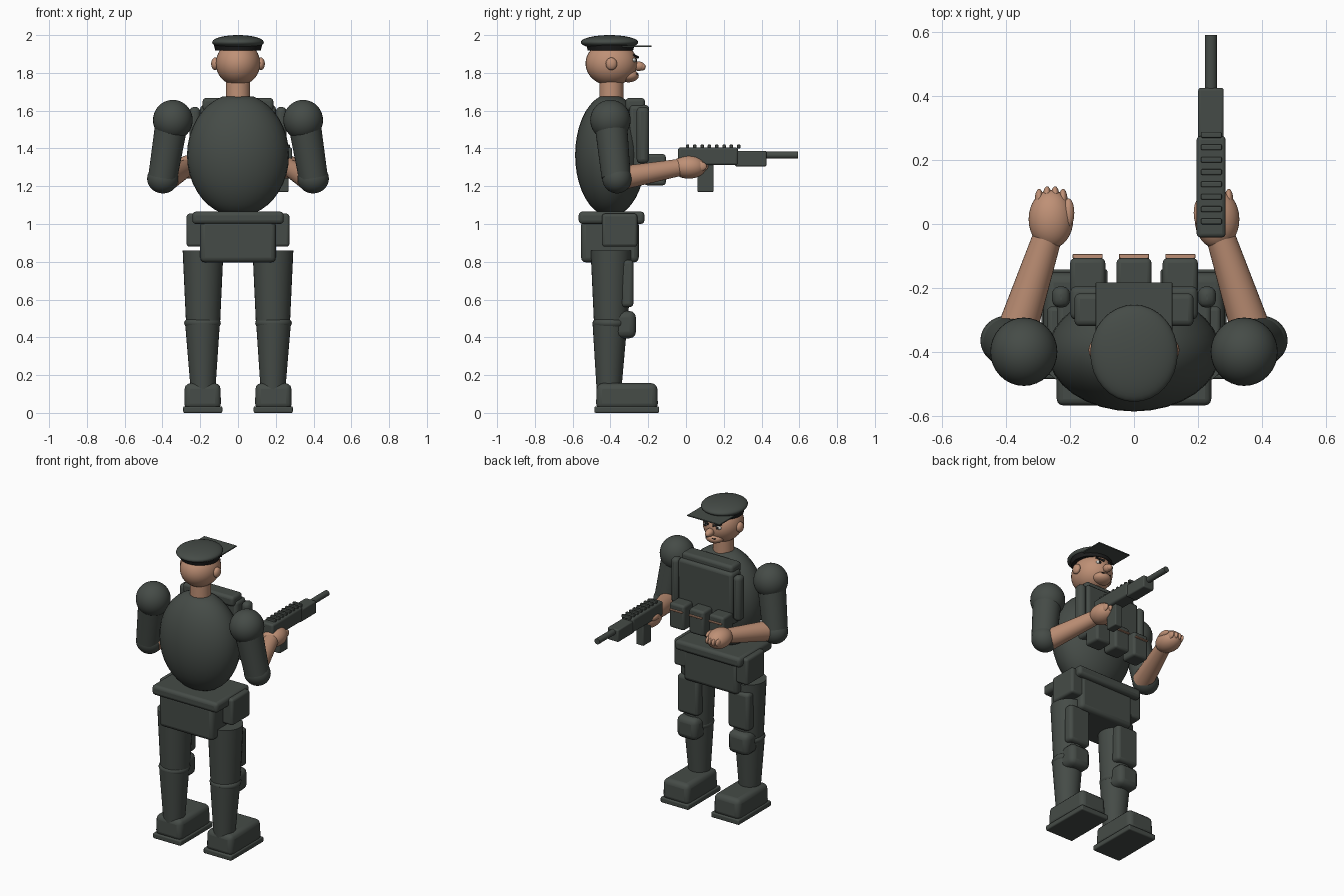
import bpy, bmesh, math
from mathutils import Vector, Matrix


def material(name, rgb):
    m = bpy.data.materials.new(name)
    m.diffuse_color = (*rgb, 1)
    return m


CLOTH = material("dark_green_grey", (0.06, 0.071, 0.063))
SKIN = material("skin", (0.52, 0.28, 0.18))
BLACK = material("near_black", (0.012, 0.012, 0.012))
WHITE = material("eye_white", (0.6, 0.6, 0.56))


def finish(name, bm, mat, bevel=0):
    me = bpy.data.meshes.new(name)
    bm.to_mesh(me)
    bm.free()
    ob = bpy.data.objects.new(name, me)
    bpy.context.collection.objects.link(ob)
    me.materials.append(mat)
    if bevel:
        b = ob.modifiers.new("Bevel", 'BEVEL')
        b.width, b.segments = bevel, 3
    bpy.context.view_layer.objects.active = ob
    ob.select_set(True)
    bpy.ops.object.shade_smooth_by_angle(angle=math.radians(40))
    ob.select_set(False)
    return ob


def ball(name, c, r, mat=CLOTH, cut=None):
    """Ellipsoid; cut flattens it at a share of its height."""
    bm = bmesh.new()
    bmesh.ops.create_uvsphere(bm, u_segments=32, v_segments=20, radius=1)
    for v in bm.verts:
        if cut:
            v.co.z = max(-cut, min(cut, v.co.z))
        v.co = Vector([v.co[i] * r[i] + c[i] for i in range(3)])
    return finish(name, bm, mat)


def box(name, x, y, z, mat=CLOTH, bevel=0.015, taper=1):
    """Rounded box from its extents; taper scales the top face."""
    bm = bmesh.new()
    bmesh.ops.create_cube(bm, size=1)
    for v in bm.verts:
        t = taper if v.co.z > 0 else 1
        v.co = Vector([(e[0] + e[1]) / 2 + v.co[i] * (e[1] - e[0]) * (t if i < 2 else 1)
                       for i, e in enumerate((x, y, z))])
    return finish(name, bm, mat, bevel)


def rod(name, a, b, r1, r2, mat=CLOTH):
    a, b = Vector(a), Vector(b)
    bm = bmesh.new()
    bmesh.ops.create_cone(bm, cap_ends=True, segments=32, radius1=r1, radius2=r2,
                          depth=(b - a).length)
    rot = (b - a).to_track_quat('Z', 'Y').to_matrix().to_4x4()
    bm.transform(Matrix.Translation((a + b) / 2) @ rot)
    return finish(name, bm, mat)


def span(s, a, b):
    return tuple(sorted((s * a, s * b)))


# Torso, neck and head
ball("torso", (0, -0.4, 1.365), (0.27, 0.187, 0.325), cut=0.95)
rod("neck", (0, -0.395, 1.62), (0, -0.395, 1.78), 0.064, 0.064, SKIN)
ball("head", (0, -0.395, 1.85), (0.118, 0.137, 0.118), SKIN)
ball("chin", (0, -0.305, 1.785), (0.06, 0.055, 0.035), SKIN)
ball("nose", (0, -0.25, 1.835), (0.025, 0.032, 0.025), SKIN)
ball("nose_tip", (0, -0.232, 1.832), (0.019, 0.019, 0.019), SKIN)
box("mouth", (-0.035, 0.035), (-0.27, -0.254), (1.792, 1.798), BLACK, 0.002)

# Peaked cap
ball("cap_crown", (0, -0.405, 1.962), (0.137, 0.152, 0.038))
rod("cap_band", (0, -0.4, 1.918), (0, -0.4, 1.95), 0.12, 0.128, BLACK)
box("cap_visor", (-0.12, 0.12), (-0.34, -0.183), (1.937, 1.945), bevel=0.002)

# Chest rig
box("chest_panel", (-0.2, 0.2), (-0.3, -0.195), (1.28, 1.63), bevel=0.02)
box("collar_pad", (-0.187, 0.187), (-0.32, -0.217), (1.6, 1.667), bevel=0.018)
for i in (-1, 0, 1):
    x = 0.145 * i
    box("pouch", (x - 0.055, x + 0.055), (-0.22, -0.107), (1.205, 1.37))
    box("pouch_strip", (x - 0.047, x + 0.047), (-0.108, -0.094), (1.325, 1.333), SKIN, 0.002)

# Belt and hip block
box("belt", (-0.242, 0.242), (-0.568, -0.22), (1.0, 1.066), bevel=0.02)
box("hip_block", (-0.2, 0.2), (-0.555, -0.25), (0.797, 1.02), bevel=0.025)

# Paired parts
for s, side in ((-1, "left"), (1, "right")):
    n = side + "_"
    # face details
    ball(n + "ear", (s * 0.122, -0.395, 1.848), (0.02, 0.03, 0.033), SKIN)
    ball(n + "eye", (s * 0.045, -0.277, 1.868), (0.02, 0.013, 0.012), WHITE)
    ball(n + "pupil", (s * 0.045, -0.267, 1.868), (0.009, 0.006, 0.009), BLACK)
    brow = rod(n + "brow", (s * 0.018, -0.256, 1.882), (s * 0.07, -0.275, 1.895),
               0.007, 0.005, BLACK)
    # side roll of the rig
    box(n + "rig_strap", span(s, 0.2, 0.257), (-0.262, -0.195), (1.32, 1.62), bevel=0.025)
    # arm
    ball(n + "shoulder", (s * 0.345, -0.4, 1.55), (0.105, 0.107, 0.107))
    rod(n + "upper_arm", (s * 0.352, -0.398, 1.53), (s * 0.398, -0.37, 1.25), 0.086, 0.077)
    ball(n + "elbow", (s * 0.398, -0.365, 1.24), (0.083, 0.078, 0.078))
    rod(n + "forearm", (s * 0.375, -0.36, 1.24), (s * 0.268, -0.03, 1.3), 0.064, 0.045, SKIN)
    ball(n + "hand", (s * 0.26, 0.015, 1.302), (0.07, 0.092, 0.062), SKIN)
    for i in range(4):
        ball(n + "finger", (s * (0.222 + 0.025 * i), 0.085 - 0.008 * abs(i - 1.5), 1.305),
             (0.014, 0.037, 0.026), SKIN)
    ball(n + "thumb", (s * 0.205, 0.035, 1.325), (0.018, 0.045, 0.02), SKIN)
    # hip pouch
    box(n + "hip_pouch", span(s, 0.17, 0.272), (-0.445, -0.258), (0.88, 1.055))
    # leg
    rod(n + "thigh", (s * 0.185, -0.397, 0.47), (s * 0.185, -0.397, 0.86), 0.09, 0.108)
    ball(n + "knee", (s * 0.188, -0.4, 0.475), (0.097, 0.095, 0.045))
    rod(n + "shin", (s * 0.185, -0.408, 0.1), (s * 0.188, -0.403, 0.475), 0.064, 0.092)
    box(n + "thigh_pad", span(s, 0.11, 0.265), (-0.345, -0.278), (0.56, 0.81), bevel=0.02)
    box(n + "knee_pad", span(s, 0.115, 0.265), (-0.39, -0.265), (0.395, 0.54), bevel=0.035)
    # boot
    box(n + "boot", span(s, 0.09, 0.285), (-0.477, -0.148), (0.02, 0.157), bevel=0.03, taper=0.97)
    box(n + "boot_sole", span(s, 0.083, 0.29), (-0.485, -0.142), (0, 0.035), bevel=0.008)

# Rifle held in the right hand
box("rifle_body", (0.196, 0.287), (-0.042, 0.275), (1.312, 1.405), bevel=0.012)
box("rifle_handguard", (0.201, 0.281), (0.26, 0.426), (1.305, 1.387), bevel=0.008)
rod("rifle_barrel", (0.241, 0.4, 1.365), (0.241, 0.592, 1.365), 0.019, 0.019)
box("rifle_magazine", (0.212, 0.267), (0.06, 0.145), (1.17, 1.33), bevel=0.006)
for i in range(8):
    y = 0.008 + 0.0387 * i
    box("rifle_rail_bar", (0.21, 0.275), (y - 0.009, y + 0.009), (1.4, 1.42), bevel=0.004)
